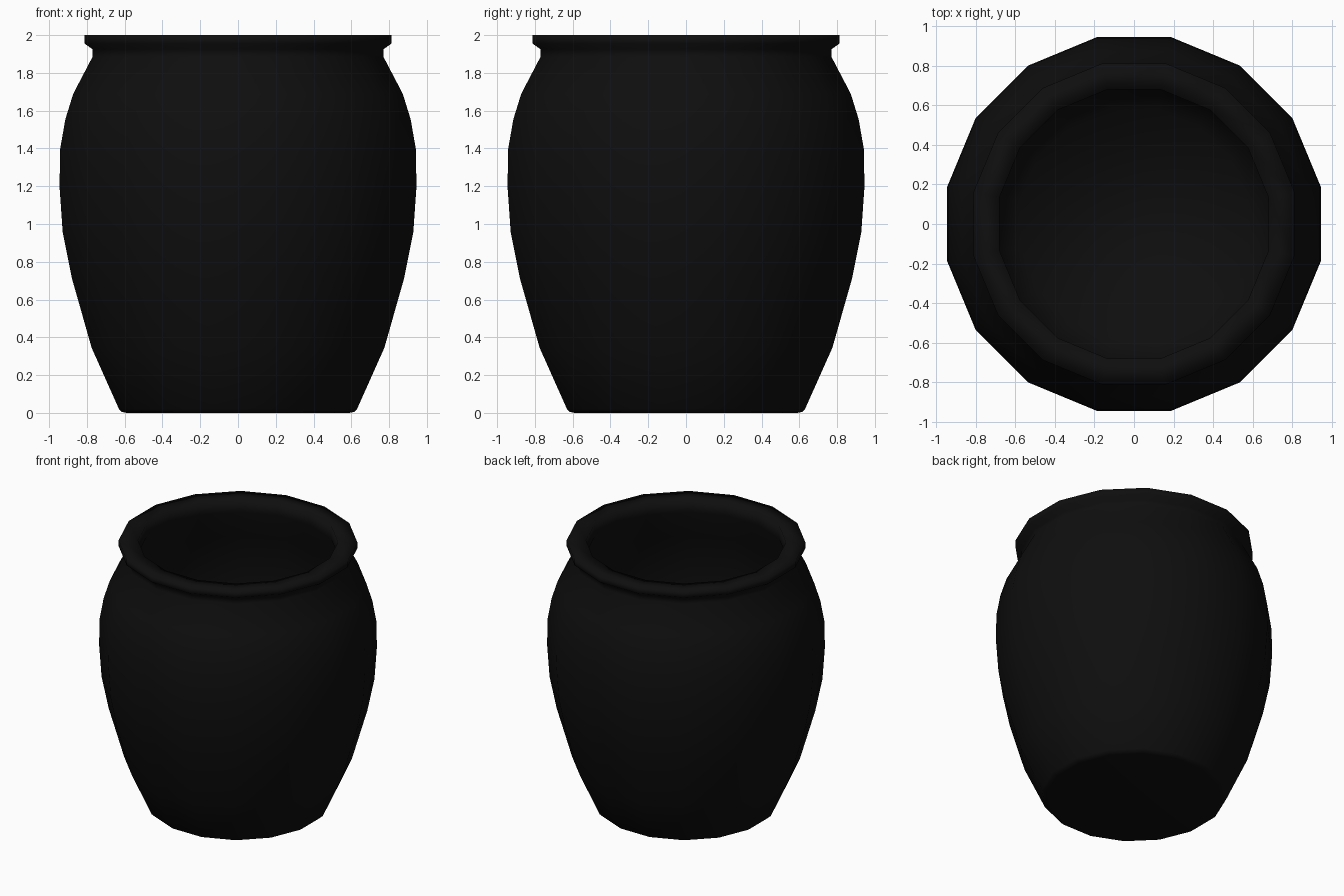
import bpy
import bmesh
from math import cos, sin, pi

cube = bpy.data.objects.get("Cube")
if cube:
    bpy.data.objects.remove(cube, do_unlink=True)

SIDES = 16

# Half-width across the flats and height, from the base up, over the lip, down inside
OUTSIDE = [(0.59, 0), (0.615, 0.005), (0.63, 0.02), (0.775, 0.345), (0.88, 0.715),
           (0.928, 0.955), (0.945, 1.2), (0.941, 1.4), (0.914, 1.555),
           (0.872, 1.69), (0.77, 1.885), (0.77, 1.925), (0.812, 1.955)]
LIP = [(0.812, 2), (0.68, 2), (0.68, 1.9)]
INSIDE = [(0.79, 1.67), (0.85, 1.4), (0.86, 1.2), (0.8, 0.715),
          (0.7, 0.345), (0.58, 0.08)]


def lathe(name, profile, material):
    """Revolve an open profile around z and cap both ends."""
    bm = bmesh.new()
    rings = []
    for width, z in profile:
        radius = width / cos(pi / SIDES)
        angles = [2 * pi * (i + 0.5) / SIDES for i in range(SIDES)]
        rings.append([bm.verts.new((radius * cos(a), radius * sin(a), z)) for a in angles])
    for low, high in zip(rings, rings[1:]):
        for i in range(SIDES):
            j = (i + 1) % SIDES
            bm.faces.new((low[i], low[j], high[j], high[i]))
    bm.faces.new(rings[0][::-1])
    bm.faces.new(rings[-1])
    mesh = bpy.data.meshes.new(name)
    bm.to_mesh(mesh)
    bm.free()
    mesh.materials.append(material)
    mesh.shade_smooth()
    obj = bpy.data.objects.new(name, mesh)
    bpy.context.collection.objects.link(obj)
    return obj


# Glaze colour
black = bpy.data.materials.new("black_glaze")
black.use_nodes = True
colour = (0.0045, 0.0045, 0.0045, 1)
black.diffuse_color = colour
black.node_tree.nodes["Principled BSDF"].inputs["Base Color"].default_value = colour

# Hollow pot with rolled lip
lathe("pot", OUTSIDE + LIP + INSIDE, black)
